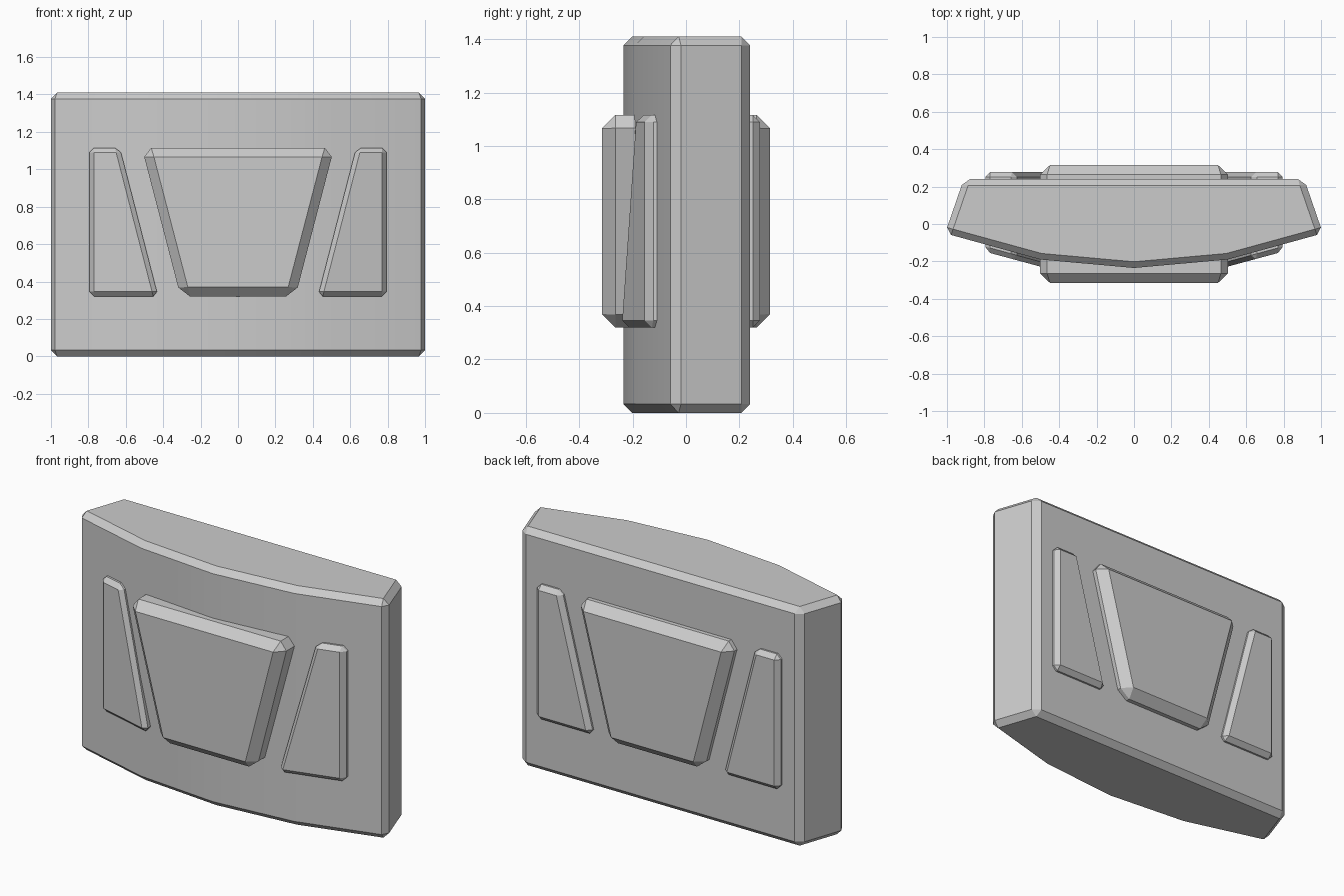
import bpy
import bmesh
import math

cube = bpy.data.objects.get("Cube")
if cube:
    bpy.data.objects.remove(cube, do_unlink=True)

grey = bpy.data.materials.new("plain_grey")
grey.use_nodes = True
colour = (0.6, 0.6, 0.6, 1)
grey.diffuse_color = colour
grey.node_tree.nodes["Principled BSDF"].inputs["Base Color"].default_value = colour


def chamfered_prism(name, start, end, chamfer):
    """Join two matching outlines into a solid and chamfer its sharp edges."""
    bm = bmesh.new()
    a = [bm.verts.new(p) for p in start]
    b = [bm.verts.new(p) for p in end]
    bm.faces.new(a)
    bm.faces.new(b)
    for i in range(len(a)):
        j = (i + 1) % len(a)
        bm.faces.new((a[i], a[j], b[j], b[i]))
    bmesh.ops.recalc_face_normals(bm, faces=bm.faces)
    sharp = [e for e in bm.edges if e.calc_face_angle() > math.radians(30)]
    bmesh.ops.bevel(bm, geom=sharp, offset=chamfer, offset_type='OFFSET',
                    segments=1, profile=0.5, affect='EDGES')
    mesh = bpy.data.meshes.new(name)
    bm.to_mesh(mesh)
    bm.free()
    mesh.materials.append(grey)
    obj = bpy.data.objects.new(name, mesh)
    bpy.context.collection.objects.link(obj)
    bpy.ops.object.select_all(action='DESELECT')
    obj.select_set(True)
    bpy.context.view_layer.objects.active = obj
    bpy.ops.object.shade_smooth_by_angle(angle=math.radians(25))
    return obj


# Main body: bowed front, flat back, tapered sides
half = [(0.5, -0.19), (1.01, -0.05), (0.91, 0.24)]
plan = [(0, -0.235)] + half + [(-x, y) for x, y in reversed(half)]
chamfered_prism("body", [(x, y, 0) for x, y in plan],
                [(x, y, 1.41) for x, y in plan], 0.033)

# Central tapered plate, showing on front and back
centre = [(-0.514, 1.115), (0.514, 1.115), (0.307, 0.32), (-0.307, 0.32)]
chamfered_prism("centre_plate", [(x, -0.315, z) for x, z in centre],
                [(x, 0.315, z) for x, z in centre], 0.05)

# Side plates: front faces follow the angled body, back faces are flat
side = [(0.795, 1.115), (0.632, 1.115), (0.427, 0.32), (0.795, 0.32)]
for name, s in (("left_plate", 1), ("right_plate", -1)):
    chamfered_prism(name,
                    [(s * x, -0.155 - 0.27 * (0.77 - x), z) for x, z in side],
                    [(s * x, 0.277, z) for x, z in side], 0.026)
